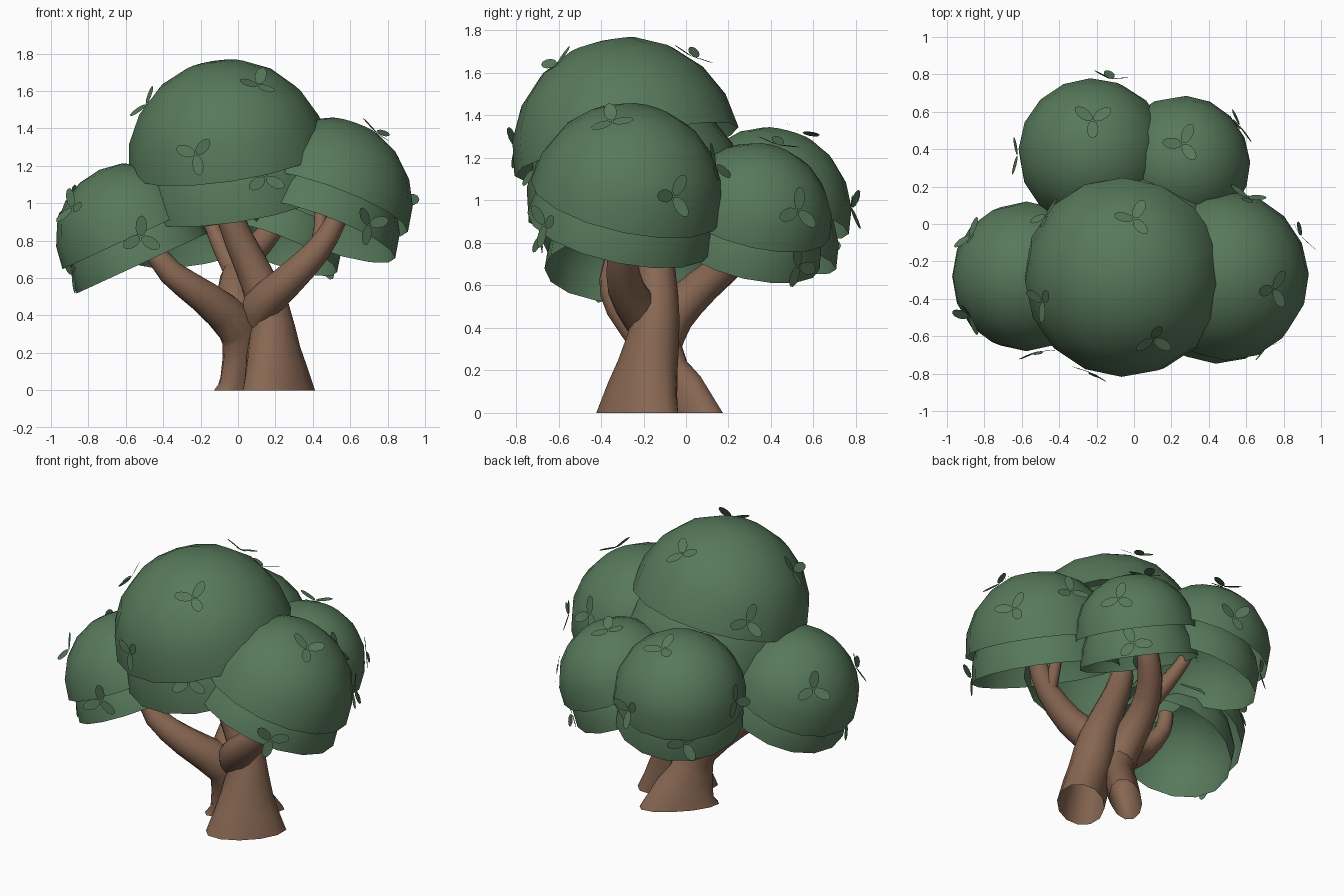
import bpy, bmesh, math, random
from mathutils import Vector, Matrix

if "Cube" in bpy.data.objects:
    bpy.data.objects.remove(bpy.data.objects["Cube"])

random.seed(4)

def material(name, col):
    m = bpy.data.materials.new(name)
    m.diffuse_color = (*col, 1)
    m.use_nodes = True
    m.node_tree.nodes["Principled BSDF"].inputs["Base Color"].default_value = m.diffuse_color
    return m

leaf_mat = material("foliage", (0.095, 0.19, 0.103))
bark_mat = material("bark", (0.245, 0.135, 0.085))

def make_object(name, bm, mat):
    me = bpy.data.meshes.new(name)
    bm.to_mesh(me)
    bm.free()
    for p in me.polygons:
        p.use_smooth = True
    me.materials.append(mat)
    ob = bpy.data.objects.new(name, me)
    bpy.context.collection.objects.link(ob)
    return ob

def tilt(n, at):
    return Matrix.Translation(at) @ Vector((0, 0, 1)).rotation_difference(n).to_matrix().to_4x4()

# open half-sphere shell facing along n
def shell(name, centre, n, r):
    bm = bmesh.new()
    bmesh.ops.create_uvsphere(bm, u_segments=16, v_segments=10, radius=r)
    low = [v for v in bm.verts if v.co.z < -0.01 * r]
    bmesh.ops.delete(bm, geom=low, context='VERTS')
    bm.transform(tilt(n, centre))
    make_object(name, bm, leaf_mat)

# three-leaf sprig lying on the surface
def sprig(name, p, n):
    bm = bmesh.new()
    start = random.random() * 6.28
    for k in range(3):
        a = start + k * 2.1
        pts = []
        for i in range(10):
            t = 2 * math.pi * i / 10
            pts.append(bm.verts.new((0.06 + 0.056 * math.cos(t), 0.031 * math.sin(t), 0)))
        bm.faces.new(pts)
        m = (tilt(n, p + n * 0.006) @ Matrix.Rotation(a, 4, 'Z')
             @ Matrix.Rotation(random.uniform(-0.35, 0.0), 4, 'Y'))
        for v in pts:
            v.co = m @ v.co
    make_object(name, bm, leaf_mat)

# canopy: name -> centre, facing, radius, drop of the lower shell, sprig spots
CANOPY = {
    "top": ((-0.05, -0.28, 1.23), (-0.15, -0.22, 1), 0.54, 0.23,
            [(0.1, -0.6, 1.62), (-0.22, -0.78, 1.26), (-0.45, -0.4, 1.5),
             (0, 0.03, 1.68), (-0.45, 0.02, 1.35)]),
    "left": ((-0.575, -0.28, 0.815), (-0.46, 0, 1), 0.4, 0.15,
             [(-0.9, -0.05, 1.0), (-0.87, -0.48, 0.97), (-0.52, -0.68, 0.82)]),
    "right": ((0.475, -0.28, 1.0), (0.36, 0.22, 1), 0.46, 0.16,
              [(0.75, -0.35, 1.38), (0.88, -0.06, 1.02), (0.6, 0.12, 1.15)]),
    "back_left": ((-0.22, 0.38, 0.945), (-0.2, 0.27, 1), 0.40, 0.18,
                  [(-0.22, 0.55, 1.3), (-0.58, 0.37, 1.0), (-0.13, 0.77, 0.97)]),
    "back_right": ((0.255, 0.32, 0.905), (0.38, 0.24, 1), 0.367, 0.165,
                   [(0.26, 0.43, 1.26), (0.55, 0.52, 0.95)]),
}
LOW_SPRIGS = {"top": (0.15, -0.73, 1.14), "left": (-0.9, -0.4, 0.63),
              "right": (0.65, -0.6, 0.88), "back_left": (-0.45, 0.65, 0.78),
              "back_right": (0.48, 0.56, 0.68)}
for name, (c, n, r, drop, spots) in CANOPY.items():
    c, n = Vector(c), Vector(n).normalized()
    low = c - n * drop
    shell(name + "_foliage_upper", c, n, r)
    shell(name + "_foliage_lower", low, n, r * 0.965)
    for i, s in enumerate(spots):
        d = (Vector(s) - c).normalized()
        sprig(f"{name}_sprig_{i}", c + d * r, d)
    d = (Vector(LOW_SPRIGS[name]) - low).normalized()
    sprig(name + "_sprig_low", low + d * r * 0.965, d)

# tapered tube through (x, y, z, radius) points, open at both ends;
# flare = stretch of the foot along and across the x = y diagonal
def limb(name, pts, flare=(1, 1), sides=12, steps=2):
    P = [Vector(p) for p in pts]
    P = [2 * P[0] - P[1]] + P + [2 * P[-1] - P[-2]]
    path = []
    for i in range(1, len(P) - 2):
        a, b, c, d = P[i - 1:i + 3]
        for s in range(steps):
            t = s / steps
            path.append(0.5 * (2 * b + (c - a) * t + (2 * a - 5 * b + 4 * c - d) * t * t
                               + (3 * b - a - 3 * c + d) * t ** 3))
    path.append(P[-2])
    bm = bmesh.new()
    rings = []
    for i, p in enumerate(path):
        q = path[min(i + 1, len(path) - 1)] - path[max(i - 1, 0)]
        n = Vector(q[:3]).normalized()
        if i == 0 and p.z < 0.001:
            n = Vector((0, 0, 1))
        f = max(0, 1 - p.z / 0.35)
        along, across = (1 + (k - 1) * f for k in flare)
        stretch = (Matrix.Rotation(math.pi / 4, 4, 'Z') @ Matrix.Diagonal((along, across, 1, 1))
                   @ Matrix.Rotation(-math.pi / 4, 4, 'Z'))
        m = tilt(n, Vector(p[:3])) @ stretch
        rings.append([bm.verts.new(m @ Vector((p[3] * math.cos(2 * math.pi * k / sides),
                                               p[3] * math.sin(2 * math.pi * k / sides), 0)))
                      for k in range(sides)])
    for a, b in zip(rings, rings[1:]):
        for k in range(sides):
            j = (k + 1) % sides
            bm.faces.new((a[k], a[j], b[j], b[k]))
    make_object(name, bm, bark_mat)

# trunks and branches
limb("front_trunk", [(.22, -.23, 0, .2), (.19, -.18, .22, .145), (.16, -.14, .45, .11),
                     (.07, -.14, .67, .09), (-.05, -.17, .95, .07), (-.05, -.2, 1.2, .06)],
     flare=(1.22, 0.7))
limb("left_trunk", [(.055, -.01, 0, .19), (.03, -.1, .2, .118), (.0, -.15, .34, .115),
                    (-.18, -.29, .5, .09), (-.36, -.34, .63, .068), (-.48, -.31, .8, .05),
                    (-.5, -.3, .92, .045)], flare=(1.28, 0.5))
limb("right_branch", [(.1, -.16, .36, .08), (.12, -.2, .45, .1), (.26, -.28, .58, .088),
                      (.42, -.3, .74, .07), (.52, -.28, .9, .055), (.57, -.27, 1.05, .05)])
limb("right_twig", [(.42, -.27, .74, .04), (.44, -.2, .87, .035), (.44, -.16, 1.05, .03)])
limb("back_branch", [(.03, -.13, .3, .1), (-.01, -.06, .46, .1), (-.01, .08, .6, .085),
                     (.06, .22, .72, .075), (.17, .32, .85, .065), (.22, .34, 1.0, .055)])
limb("back_twig", [(-.01, .1, .62, .06), (-.08, .2, .75, .05), (-.14, .28, .88, .04),
                   (-.18, .32, 1.0, .035)])
